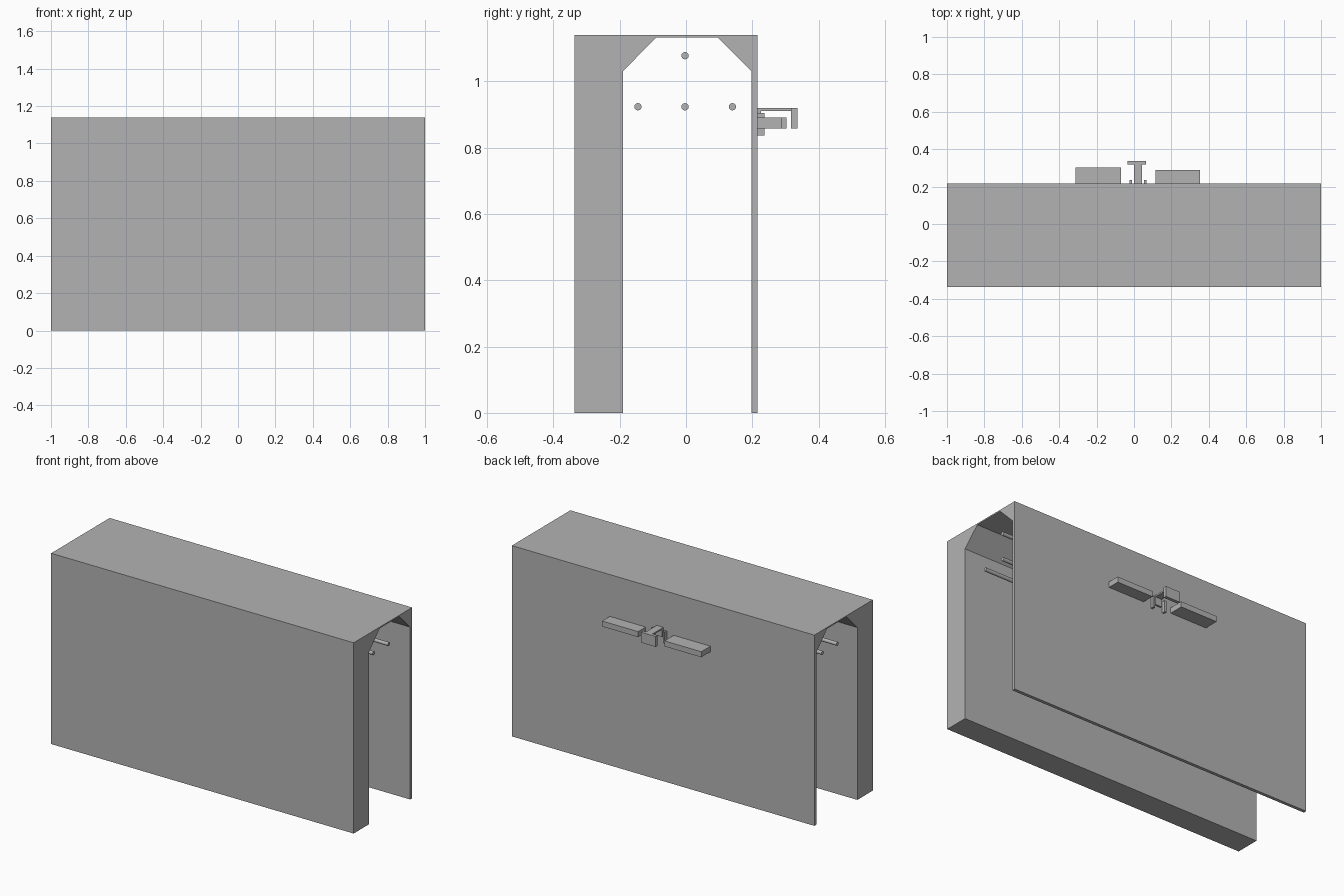
import bpy
import bmesh
from mathutils import Matrix, Vector

cube = bpy.data.objects.get("Cube")
if cube:
    bpy.data.objects.remove(cube, do_unlink=True)

grey = bpy.data.materials.new("plain grey")
grey.use_nodes = True
COLOUR = (0.45, 0.45, 0.45, 1)
grey.diffuse_color = COLOUR
grey.node_tree.nodes["Principled BSDF"].inputs["Base Color"].default_value = COLOUR


def finish(name, bm):
    bmesh.ops.recalc_face_normals(bm, faces=bm.faces)
    mesh = bpy.data.meshes.new(name)
    bm.to_mesh(mesh)
    bm.free()
    mesh.materials.append(grey)
    obj = bpy.data.objects.new(name, mesh)
    bpy.context.collection.objects.link(obj)
    return obj


def box(name, x, y, z):
    """Box from (min, max) pairs on each axis."""
    bm = bmesh.new()
    bmesh.ops.create_cube(bm, size=1)
    for v in bm.verts:
        v.co = Vector([(a + b) / 2 + c * (b - a) for (a, b), c in zip((x, y, z), v.co)])
    return finish(name, bm)


def extrude_x(name, profile, x0, x1):
    """Extrude a (y, z) outline along x."""
    bm = bmesh.new()
    face = bm.faces.new([bm.verts.new((x0, y, z)) for y, z in profile])
    side = bmesh.ops.extrude_face_region(bm, geom=[face])["geom"]
    moved = [g for g in side if isinstance(g, bmesh.types.BMVert)]
    bmesh.ops.translate(bm, verts=moved, vec=(x1 - x0, 0, 0))
    return finish(name, bm)


# Open-bottomed housing: thick front wall, thin back wall, chamfered inner corners
BACK = 0.216
extrude_x("housing", [
    (-0.336, 0), (-0.336, 1.14), (BACK, 1.14), (BACK, 0), (0.197, 0),
    (0.197, 1.03), (0.096, 1.132), (-0.09, 1.132), (-0.19, 1.03), (-0.19, 0),
], -1, 1)

# Long rods inside the housing
for i, (y, z) in enumerate([(-0.145, 0.923), (-0.003, 0.923), (0.14, 0.923), (-0.003, 1.077)]):
    bm = bmesh.new()
    bmesh.ops.create_cone(bm, cap_ends=True, segments=16, radius1=0.011, radius2=0.011, depth=1.8,
                          matrix=Matrix.Translation((0, y, z)) @ Matrix.Rotation(1.5708, 4, "Y"))
    rod = finish(f"rod_{i + 1}", bm)
    for poly in rod.data.polygons:
        poly.use_smooth = len(poly.vertices) == 4

# Side blocks on the back wall
box("right_block", (-0.313, -0.07), (BACK, 0.303), (0.857, 0.89))
box("left_block", (0.115, 0.353), (BACK, 0.288), (0.857, 0.89))

# Hook between the blocks: arm, hanging plate, base and two prongs
box("hook_arm", (-0.001, 0.043), (BACK, 0.32), (0.91, 0.919))
box("hook_plate", (-0.035, 0.063), (0.317, 0.336), (0.857, 0.919))
box("hook_base", (-0.001, 0.043), (BACK, 0.226), (0.865, 0.91))
for side, x in (("right", -0.018), ("left", 0.06)):
    box(f"{side}_prong", (x - 0.006, x + 0.006), (BACK, 0.236), (0.837, 0.904))
